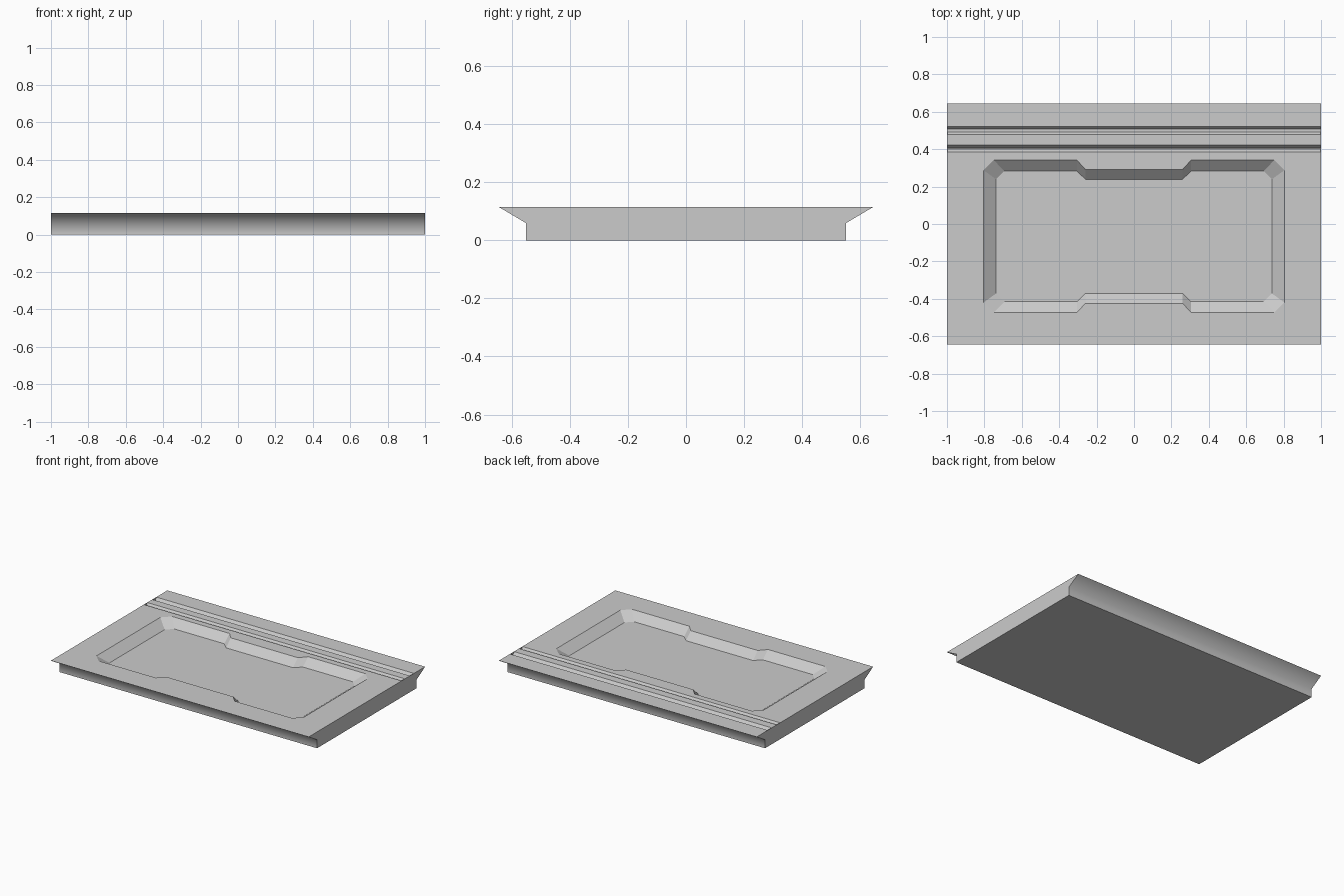
import bpy, bmesh

if "Cube" in bpy.data.objects:
    bpy.data.objects.remove(bpy.data.objects["Cube"])

TOP = 0.115      # deck height
DEPTH = 0.05     # tray depth


def loft(name, loops):
    """Closed solid skinned through matching loops of points."""
    bm = bmesh.new()
    rings = [[bm.verts.new(p) for p in loop] for loop in loops]
    n = len(rings[0])
    for a, b in zip(rings, rings[1:]):
        for i in range(n):
            j = (i + 1) % n
            bm.faces.new((a[i], a[j], b[j], b[i]))
    bm.faces.new(rings[0])
    bm.faces.new(rings[-1])
    bmesh.ops.recalc_face_normals(bm, faces=bm.faces)
    me = bpy.data.meshes.new(name)
    bm.to_mesh(me)
    bm.free()
    ob = bpy.data.objects.new(name, me)
    bpy.context.collection.objects.link(ob)
    return ob


def extrude_x(name, profile, half):
    return loft(name, [[(x, y, z) for y, z in profile] for x in (-half, half)])


def tray_loop(hx, hy, hy_mid, cut, z):
    """Chamfered rectangle, pinched in along the middle of its long sides."""
    quarter = [(hx, hy - cut), (hx - cut, hy), (0.305, hy), (0.26, hy_mid)]
    half = quarter + [(-x, y) for x, y in reversed(quarter)]
    pts = half + [(-x, -y) for x, y in half]
    return [(x, y - 0.066, z) for x, y in pts]


# Slab with flared front and back edges
slab = extrude_x("deck_panel", [(-0.552, 0), (0.552, 0), (0.552, 0.06), (0.645, TOP),
                                (-0.645, TOP), (-0.552, 0.06)], 1.0)

# Recessed tray with sloping walls
outer = (0.804, 0.4075, 0.358, 0.054)
cutters = [loft("tray_cutter", [tray_loop(0.737, 0.349, 0.305, 0.044, TOP - DEPTH),
                                tray_loop(*outer, TOP), tray_loop(*outer, TOP + 0.05)])]

# Two narrow grooves along the back, closed at the ends
for front, back in ((0.478, 0.522), (0.385, 0.422)):
    cutters.append(extrude_x("groove_cutter", [
        (front, TOP), (front + 0.015, TOP - 0.018), (back - 0.015, TOP - 0.018),
        (back, TOP), (back, TOP + 0.05), (front, TOP + 0.05)], 0.998))

bpy.context.view_layer.objects.active = slab
for c in cutters:
    m = slab.modifiers.new("cut", 'BOOLEAN')
    m.operation = 'DIFFERENCE'
    m.solver = 'EXACT'
    m.object = c
    bpy.ops.object.modifier_apply(modifier=m.name)
for c in cutters:
    bpy.data.objects.remove(c)

# Smooth only the flared edges
bm = bmesh.new()
bm.from_mesh(slab.data)
for f in bm.faces:
    f.smooth = abs(f.calc_center_median().y) > 0.54 and abs(f.normal.y) > 0.3
for e in bm.edges:
    e.smooth = e.calc_face_angle(0) < 1.1
bm.to_mesh(slab.data)
bm.free()
